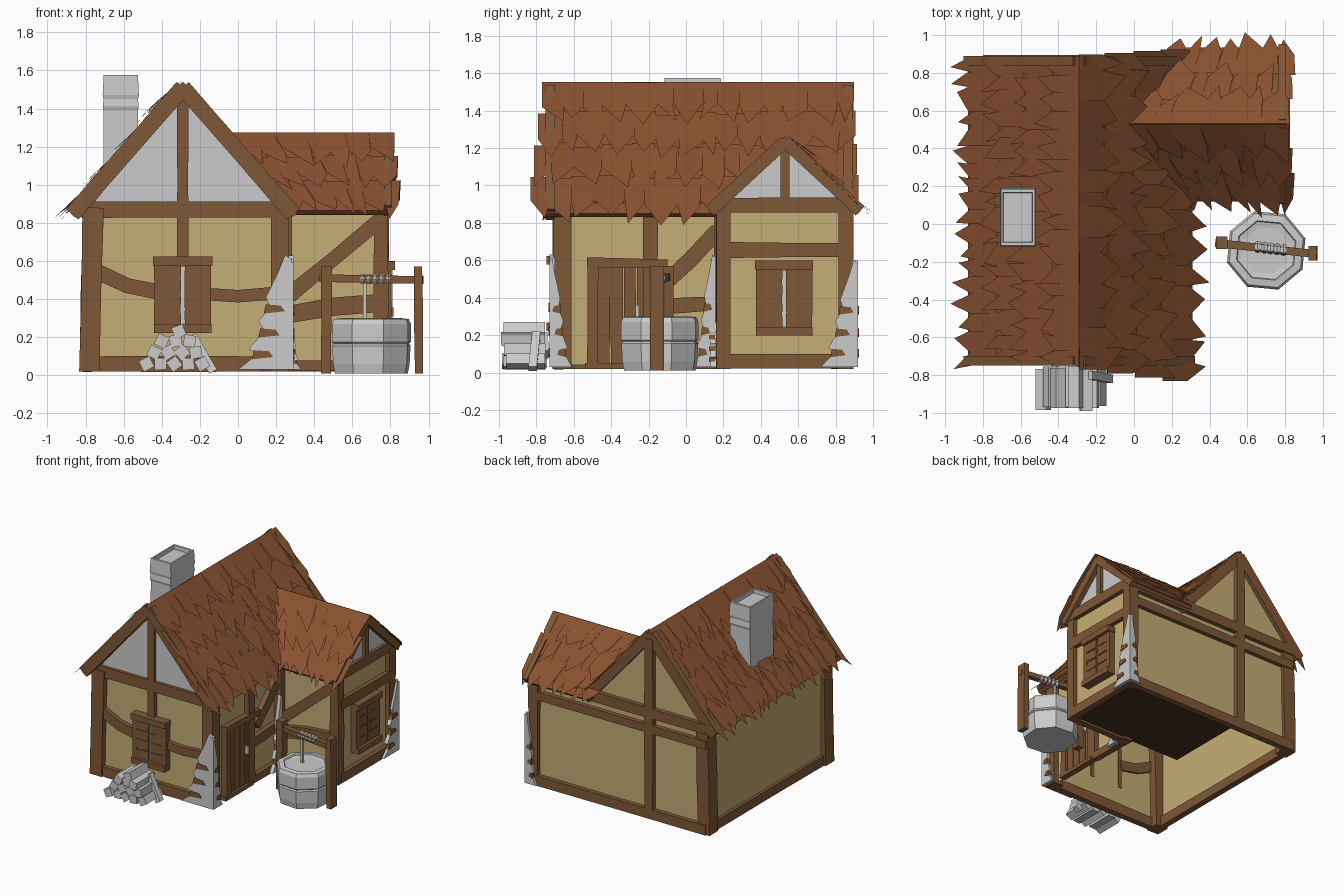
import bpy, bmesh, math, random
from mathutils import Vector as V

random.seed(7)
R = random.uniform


def material(name, rgb):
    m = bpy.data.materials.new(name)
    m.diffuse_color = (*rgb, 1)
    return m


PLASTER = material("plaster", (0.56, 0.42, 0.18))
WOOD = material("timber", (0.21, 0.098, 0.038))
ROOF = material("shingle", (0.25, 0.083, 0.03))
FLOOR = material("dark_floor", (0.06, 0.032, 0.015))


def finish(name, bm, mat=None, fix=True):
    if fix:
        bmesh.ops.recalc_face_normals(bm, faces=bm.faces)
    me = bpy.data.meshes.new(name)
    bm.to_mesh(me)
    bm.free()
    ob = bpy.data.objects.new(name, me)
    bpy.context.collection.objects.link(ob)
    if mat:
        me.materials.append(mat)
    return ob


def loft(name, loops, mat=None, cap=(True, True)):
    """Bridge equal-length loops of points, optionally capping both ends."""
    bm = bmesh.new()
    rings = [[bm.verts.new(p) for p in lp] for lp in loops]
    n = len(rings[0])
    for a, b in zip(rings, rings[1:]):
        for i in range(n):
            bm.faces.new((a[i], a[(i + 1) % n], b[(i + 1) % n], b[i]))
    for ring, on in zip((rings[0], rings[-1]), cap):
        if on:
            bm.faces.new(ring)
    return finish(name, bm, mat)


def prism(name, pts, vec, mat=None):
    return loft(name, [[V(p) for p in pts], [V(p) + V(vec) for p in pts]], mat)


def beam(name, pts, w, n, d=0.05, mat=WOOD, rough=0.08):
    """Rough-hewn timber along pts, w wide in the wall plane and d deep along n."""
    pts, n = [V(p) for p in pts], V(n)
    if len(pts) == 2:
        pts.insert(1, pts[0].lerp(pts[1], R(0.4, 0.6)))
    loops = []
    for i, p in enumerate(pts):
        t = (pts[min(i + 1, len(pts) - 1)] - pts[max(i - 1, 0)]).normalized()
        s = n.cross(t).normalized() * w / 2 * R(1 - rough, 1 + rough)
        k = n * d / 2
        loops.append([p + s + k, p - s + k, p - s - k, p + s - k])
    return loft(name, loops, mat)


def polygon(c, r, z, n, rot=0.0):
    return [V((c[0] + r * math.cos(rot + i * math.tau / n), c[1] + r * math.sin(rot + i * math.tau / n), z)) for i in range(n)]


# House shells: open-bottomed main body, closed side wing with a dark floor
main = [(-0.79, 0.04), (-0.79, 0.87), (-0.29, 1.47), (0.22, 0.87), (0.22, 0.04)]
shell = prism("main_walls", [(x, -0.67, z) for x, z in main], (0, 1.53, 0), PLASTER)
bm = bmesh.new()
bm.from_mesh(shell.data)
bmesh.ops.delete(bm, geom=[f for f in bm.faces if f.calc_center_median().z < 0.05], context='FACES')
bm.to_mesh(shell.data)
bm.free()
wing = [(0.2, 0.05), (0.2, 0.87), (0.53, 1.2), (0.86, 0.87), (0.86, 0.05)]
prism("wing_walls", [(-0.25, y, z) for y, z in wing], (1.005, 0, 0), PLASTER)
prism("wing_floor", [(-0.25, 0.2, 0.04), (0.755, 0.2, 0.04), (0.755, 0.86, 0.04), (-0.25, 0.86, 0.04)], (0, 0, 0.009), FLOOR)
prism("front_gable_panel", [(-0.77, -0.67, 0.89), (0.2, -0.67, 0.89), (-0.29, -0.67, 1.475)], (0, -0.01, 0))
prism("wing_gable_panel", [(0.755, 0.21, 0.89), (0.755, 0.85, 0.89), (0.755, 0.53, 1.205)], (0.01, 0, 0))

# Corner posts
for x, y, w, lean in [(-0.77, -0.66, 0.11, -0.01), (0.22, -0.66, 0.095, 0), (-0.77, 0.83, 0.11, -0.01),
                      (0.245, 0.19, 0.08, 0), (0.75, 0.2, 0.075, 0), (0.75, 0.855, 0.08, 0)]:
    beam("corner_post", [(x + lean, y, 0.02), (x, y, 0.45), (x - lean, y, 0.88)], w, (0, -1, 0), w)


# Wall timbers: each wall maps 2D (across, z) points to its plane
def timbers(name, place, n, items):
    for w, *pts in items:
        beam(name, [place(a, z) for a, z in pts], w, n)


timbers("front_timber", lambda a, z: (a, -0.68, z), (0, -1, 0), [
    (0.08, (-0.8, 0.06), (0.25, 0.06)), (0.09, (-0.82, 0.87), (0.25, 0.87)),
    (0.06, (-0.29, 0.6), (-0.29, 1.48)),
    (0.08, (-0.73, 0.54), (-0.58, 0.47), (-0.43, 0.44)), (0.07, (-0.15, 0.425), (0, 0.415), (0.18, 0.43))])
timbers("back_timber", lambda a, z: (a, 0.87, z), (0, 1, 0), [
    (0.08, (-0.8, 0.06), (0.78, 0.06)), (0.08, (-0.8, 0.88), (0.78, 0.88)),
    (0.065, (-0.8, 0.75), (0.78, 0.75)), (0.075, (-0.29, 0.03), (-0.29, 1.48))])
timbers("left_timber", lambda a, z: (-0.79, a, z), (-1, 0, 0), [
    (0.08, (-0.68, 0.06), (0.85, 0.06)), (0.07, (-0.68, 0.87), (0.85, 0.87))])
timbers("right_timber", lambda a, z: (0.235, a, z), (1, 0, 0), [
    (0.06, (-0.16, 0.05), (0.18, 0.05)), (0.07, (-0.68, 0.875), (0.18, 0.875)),
    (0.08, (-0.19, 0.03), (-0.19, 0.87)), (0.08, (-0.12, 0.47), (0.02, 0.6), (0.17, 0.76)),
    (0.08, (-0.16, 0.35), (0.15, 0.37))])
timbers("wing_front_timber", lambda a, z: (a, 0.185, z), (0, -1, 0), [
    (0.06, (0.25, 0.05), (0.77, 0.05)), (0.06, (0.25, 0.87), (0.77, 0.87)),
    (0.08, (0.27, 0.42), (0.5, 0.61), (0.75, 0.82)), (0.09, (0.27, 0.32), (0.5, 0.36), (0.75, 0.38))])
timbers("wing_gable_timber", lambda a, z: (0.765, a, z), (1, 0, 0), [
    (0.08, (0.2, 0.06), (0.86, 0.06)), (0.08, (0.2, 0.655), (0.86, 0.655)),
    (0.08, (0.18, 0.895), (0.88, 0.895)), (0.05, (0.53, 0.9), (0.53, 1.21))])

# Barge boards along the gable edges
for y in (-0.725, 0.865):
    for ex in (-0.87, 0.29):
        beam("barge_board", [(-0.29, y, 1.51), (ex, y, 0.845)], 0.085, (0, 1, 0), 0.05, rough=0.04)
for ey in (0.13, 0.93):
    beam("wing_barge_board", [(0.785, 0.53, 1.235), (0.785, ey, 0.865)], 0.07, (1, 0, 0), 0.04, rough=0.04)


# Roof sides: thin slab plus rows of jagged pointed shingles; flare pushes rows past the two gable ends
def roof(name, r0, r1, e0, e1, cols, rows, flare=(0.0, 0.0)):
    r0, r1, e0, e1 = map(V, (r0, r1, e0, e1))
    n = (r1 - r0).cross(e0 - r0).normalized()
    if n.z < 0:
        n = -n

    def at(u, v, lift):
        return r0.lerp(r1, u).lerp(e0.lerp(e1, u), v) + n * lift
    prism(name + "_slab", [r0, r1, e1, e0], -n * 0.03, ROOF)
    bm = bmesh.new()
    for row in range(rows):
        grow = (row + 1) / rows
        lo, hi = -flare[0] * grow, 1 + flare[1] * grow
        us = [lo + (hi - lo) * (i + (R(-0.3, 0.3) if 0 < i < cols else 0)) / cols for i in range(cols + 1)]
        for a, b in zip(us, us[1:]):
            top = max(-0.01, (row - 0.1) / rows + R(-0.02, 0.02))
            mid, tip = (row + 0.75 + R(-0.12, 0.12)) / rows, (row + 1.32 + R(-0.15, 0.12)) / rows
            lift = R(0.015, 0.05)
            shape = [(a, top, 0.008), (b, top, 0.008), (b, mid, lift * 0.7),
                     ((a + b) / 2 + R(-0.6, 0.6) / cols, tip, lift), (a, mid, lift * 0.7)]
            f = bm.faces.new([bm.verts.new(at(*s)) for s in shape])
            f.normal_update()
            if f.normal.dot(n) < 0:
                f.normal_flip()
    finish(name + "_shingles", bm, ROOF, fix=False)


y0, y1 = -0.75, 0.89
roof("left_roof", (-0.29, y0, 1.54), (-0.29, y1, 1.54), (-0.88, y0, 0.85), (-0.88, y1, 0.85), 18, 4)
roof("right_roof", (-0.29, y0, 1.54), (-0.29, y1, 1.54), (0.31, y0, 0.85), (0.31, y1, 0.85), 14, 4, (0.05, 0.02))
roof("wing_roof_front", (-0.04, 0.53, 1.265), (0.8, 0.53, 1.265), (0.29, 0.12, 0.865), (0.8, 0.12, 0.865), 7, 3, (0, 0.08))
roof("wing_roof_back", (-0.04, 0.53, 1.265), (0.8, 0.53, 1.265), (0.22, 0.935, 0.865), (0.8, 0.935, 0.865), 7, 3, (0.05, 0.08))

# Chimney with banding and a sunken top
loft("chimney", [[(-0.615 + sx * hx, 0.035 + sy * hy, z) for sx, sy in ((-1, -1), (1, -1), (1, 1), (-1, 1))]
                 for z, hx, hy in [(0.95, 0.092, 0.148), (1.39, 0.09, 0.148), (1.41, 0.094, 0.155), (1.45, 0.09, 0.15),
                                   (1.47, 0.095, 0.155), (1.575, 0.09, 0.15), (1.575, 0.078, 0.132), (1.545, 0.075, 0.13)]])


# Shuttered windows: near-closed boarded leaves with a thin gap
def window(c, right, n):
    c, right, n, up = V(c), V(right), V(n), V((0, 0, 1))
    for z, half in ((0.18, 0.155), (-0.175, 0.15)):
        beam("window_rail", [c - right * half + up * z + n * 0.015, c + right * half + up * z + n * 0.015], 0.045, n, 0.07)
    for s in (-1, 1):
        beam("shutter_backing", [c + right * s * 0.078 - up * 0.165, c + right * s * 0.078 + up * 0.165], 0.135, n, 0.045, rough=0.02)
        beam("window_jamb", [c + right * s * 0.133 - up * 0.17, c + right * s * 0.133 + up * 0.17], 0.035, n, 0.06)
        for k in range(4):
            m = c + up * (-0.115 + k * 0.078) + n * 0.014
            beam("shutter_slat", [m + right * s * 0.01, m + right * s * 0.12 + up * R(-0.006, 0.006)], 0.07, n, 0.03)
    beam("window_gap", [c - up * 0.15, c + up * 0.15], 0.04, n, 0.03, None)


window((-0.29, -0.695, 0.42), (1, 0, 0), (0, -1, 0))
window((0.775, 0.525, 0.395), (0, 1, 0), (1, 0, 0))

# Plank door with frame and handle
for k in range(4):
    y = -0.44 + k * 0.07
    beam("door_plank", [(0.235, y, 0.03), (0.235, y, 0.57)], 0.064, (1, 0, 0), 0.03, rough=0.04)
beam("door_header", [(0.245, -0.53, 0.59), (0.245, -0.1, 0.58)], 0.05, (1, 0, 0))
beam("door_jamb", [(0.245, -0.5, 0.03), (0.245, -0.5, 0.57)], 0.055, (1, 0, 0))
beam("door_sill", [(0.245, -0.54, 0.035), (0.245, -0.18, 0.035)], 0.03, (1, 0, 0))
beam("door_handle", [(0.265, -0.26, 0.3), (0.265, -0.26, 0.36)], 0.02, (1, 0, 0), 0.03, None)

# Exposed corner stones: ragged tapering panels either side of a corner, with brown brick chips
RAGGED = [(0, 0), (1, 0), (0.62, 0.14), (0.8, 0.18), (0.5, 0.34), (0.62, 0.42), (0.4, 0.55), (0.48, 0.63), (0.25, 0.85), (0.12, 1), (0, 0.97)]
for c, along, n, w, h in [((0.28, -0.7), (-1, 0), (0, -1), 0.28, 0.6), ((0.26, -0.73), (0, 1), (1, 0), 0.12, 0.58),
                          ((0.26, 0.155), (0, -1), (1, 0), 0.12, 0.6), ((0.26, 0.16), (1, 0), (0, -1), 0.07, 0.3),
                          ((0.78, 0.92), (0, -1), (1, 0), 0.2, 0.57), ((0.8, 0.89), (-1, 0), (0, 1), 0.09, 0.57)]:
    def on(a, b, k=0.0):
        return (c[0] + along[0] * a * w + n[0] * k, c[1] + along[1] * a * w + n[1] * k, 0.03 + b * h)
    out = (n[0] * 0.03, n[1] * 0.03, 0)
    prism("corner_stone", [on(a, b) for a, b in RAGGED], out)
    for a, b in ((0.62, 0.14), (0.5, 0.33), (0.4, 0.54)):
        chip = [(a + 0.12, b - 0.05), (a - 0.28, b - 0.03), (a - 0.2, b + 0.02), (a + 0.08, b + 0.03)]
        prism("brick_chip", [on(p, q, 0.006) for p, q in chip], out, WOOD)

# Well: stone ring, posts, windlass and rope
well = (0.7, -0.14)
loft("well", [polygon(well, r, z, 8, 0.3) for z, r in [(0.01, 0.2), (0.06, 0.21), (0.155, 0.215), (0.165, 0.207), (0.175, 0.217),
                                                        (0.27, 0.217), (0.295, 0.205), (0.3, 0.165), (0.29, 0.16), (0.285, 0.13)]])
beam("well_post", [(0.462, -0.1, 0.01), (0.465, -0.1, 0.57)], 0.055, (0, -1, 0), 0.065)
beam("well_post", [(0.95, -0.155, 0.01), (0.945, -0.155, 0.57)], 0.045, (0, -1, 0), 0.075)
beam("windlass", [(0.43, -0.1, 0.51), (0.97, -0.16, 0.5)], 0.04, (0, 0, 1), 0.04)
for k in range(5):
    x = 0.64 + k * 0.034
    y = -0.122 - (x - 0.64) * 0.11
    loft("rope_coil", [[V((x + dx, y + p.x, 0.505 + p.y)) for p in polygon((0, 0), r, 0, 6)]
                       for dx, r in ((0, 0.026), (0.015, 0.032), (0.032, 0.026))])
beam("rope", [(0.665, -0.124, 0.275), (0.665, -0.124, 0.5)], 0.018, (0, -1, 0), 0.018, None)

# Firewood pile
for count, x0, z in [(5, -0.48, 0.06), (4, -0.44, 0.12), (3, -0.4, 0.18), (1, -0.31, 0.23)]:
    for k in range(count):
        x, rot, ya, yb = x0 + k * 0.073, R(0, 6), R(-1.0, -0.96), R(-0.77, -0.73)
        loft("log", [[V((x + p.x, y, z + p.y)) for p in polygon((0, 0), 0.044, 0, 4, rot)] for y in (ya, yb)])
beam("leaning_log", [(-0.24, -0.8, 0.21), (-0.13, -0.82, 0.02)], 0.045, (0, -1, 0), 0.045, None)
